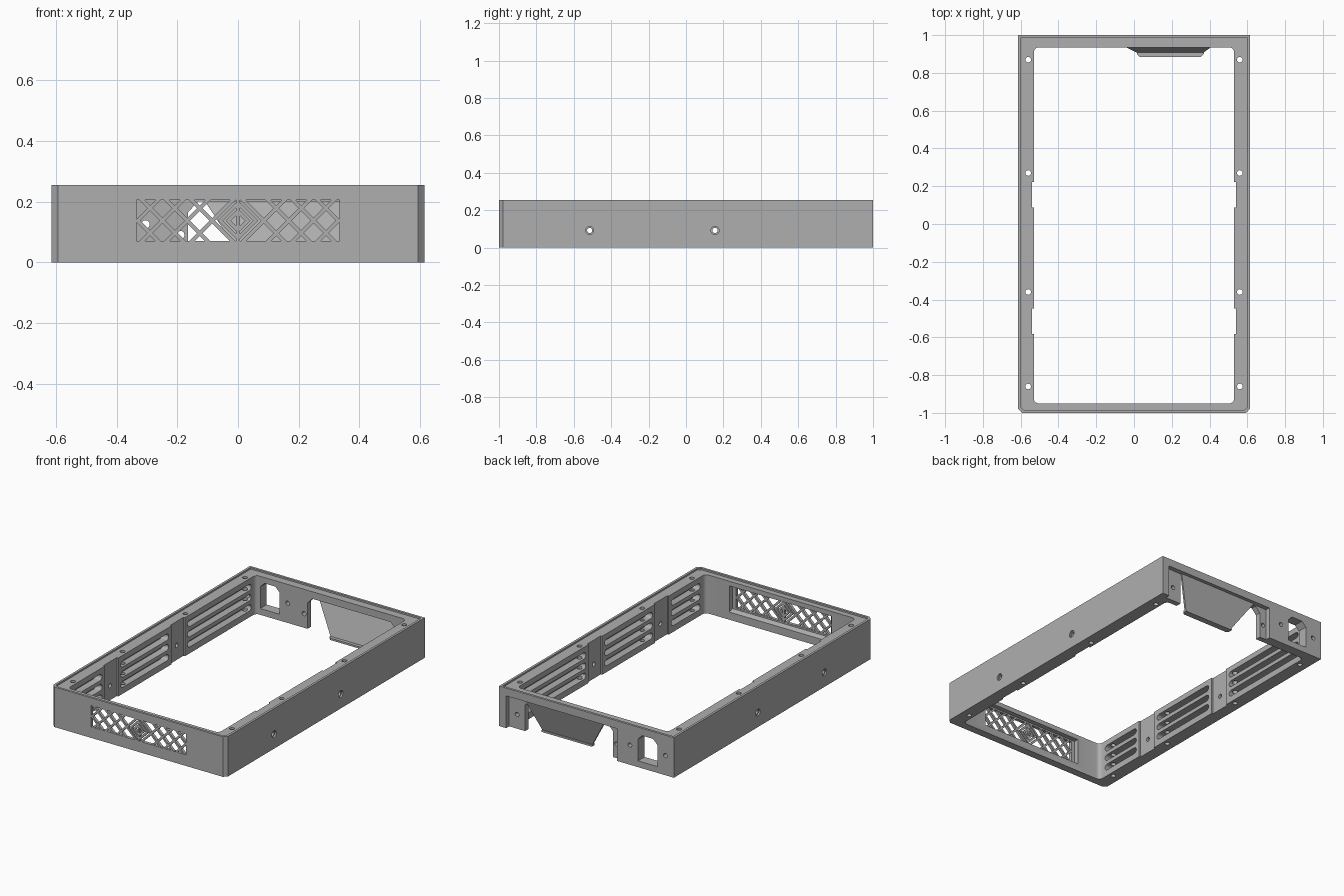
import bpy, bmesh
from math import sin, cos, pi

if "Cube" in bpy.data.objects:
    bpy.data.objects.remove(bpy.data.objects["Cube"])

grey = bpy.data.materials.new("matte grey")
grey.use_nodes = True
grey.diffuse_color = (0.43, 0.43, 0.43, 1)
grey.node_tree.nodes["Principled BSDF"].inputs["Base Color"].default_value = (0.43, 0.43, 0.43, 1)

ORDER = {"X": lambda u, v, w: (w, u, v),
         "Y": lambda u, v, w: (u, w, v),
         "Z": lambda u, v, w: (u, v, w)}


def add_prism(bm, pts, axis, lo, hi):
    """Extrude a 2D outline along an axis."""
    place = ORDER[axis]
    a = [bm.verts.new(place(u, v, lo)) for u, v in pts]
    b = [bm.verts.new(place(u, v, hi)) for u, v in pts]
    faces = [bm.faces.new(a), bm.faces.new(b[::-1])]
    for i in range(len(a)):
        j = (i + 1) % len(a)
        faces.append(bm.faces.new((a[i], b[i], b[j], a[j])))
    bmesh.ops.recalc_face_normals(bm, faces=faces)


def finish(name, bm):
    mesh = bpy.data.meshes.new(name)
    bm.to_mesh(mesh)
    bm.free()
    mesh.materials.append(grey)
    obj = bpy.data.objects.new(name, mesh)
    bpy.context.collection.objects.link(obj)
    return obj


def prism(name, pts, axis, lo, hi):
    bm = bmesh.new()
    add_prism(bm, pts, axis, lo, hi)
    return finish(name, bm)


def rect(u0, u1, v0, v1):
    return [(u0, v0), (u1, v0), (u1, v1), (u0, v1)]


def capsule(u0, u1, v, r, n=6):
    """Slot outline with round ends; u0 == u1 gives a circle."""
    right = [(u1 + r * cos(t), v + r * sin(t)) for t in (-pi / 2 + pi * i / n for i in range(n + 1))]
    left = [(u0 + r * cos(t), v + r * sin(t)) for t in (pi / 2 + pi * i / n for i in range(n + 1))]
    return right + left if u1 > u0 else right[:-1] + left[:-1]


def rounded(u0, u1, v0, v1, r, n=4):
    pts = []
    for k, (u, v) in enumerate([(u1 - r, v1 - r), (u0 + r, v1 - r), (u0 + r, v0 + r), (u1 - r, v0 + r)]):
        pts += [(u + r * cos(t), v + r * sin(t)) for t in (pi / 2 * (k + i / n) for i in range(n + 1))]
    return pts


W, L, H = 0.615, 1.0, 0.255
C = 0.022

# Frame body with chamfered front corners
frame = prism("frame", [(-W + C, -L), (W - C, -L), (W, -L + C), (W, L), (-W, L), (-W, -L + C)], "Z", 0, H)

cutters = []


def cut(pts, axis, lo, hi):
    c = prism("cutter", pts, axis, lo, hi)
    c.hide_render = True
    cutters.append(c)
    m = frame.modifiers.new("cut", "BOOLEAN")
    m.operation, m.solver, m.object = "DIFFERENCE", "EXACT", c


# Main opening and shallow seat inside the top lip
cut(rounded(-0.53, 0.53, -0.95, 0.935, 0.025), "Z", -0.1, 0.4)
cut([(-0.583, -0.985), (0.583, -0.985), (0.6, -0.968), (0.6, 0.985), (-0.6, 0.985), (-0.6, -0.968)],
    "Z", H - 0.01, 0.4)

# Side walls: flat pads, long grooves and screw holes
for s in (-1, 1):
    def span(a, b):
        return sorted((s * a, s * b))
    for y in (-0.515, 0.155):
        cut(rect(y - 0.068, y + 0.068, -0.1, 0.4), "X", *span(0.5, 0.54))
        cut(capsule(y, y, 0.092, 0.014), "X", *span(0.5, 0.7))
        cut(capsule(y, y, 0.092, 0.022), "X", *span(0.605, 0.7))
    for y0, y1 in ((-0.88, -0.63), (-0.4, 0.04), (0.27, 0.87)):
        for z in (0.06, 0.125, 0.19):
            cut(capsule(y0, y1, z, 0.02), "X", *span(0.5, 0.575))
    for y in (-0.86, -0.36, 0.27, 0.87):
        cut(capsule(s * 0.56, s * 0.56, y, 0.015), "Z", -0.1, 0.4)

# Front window with a wider sloped pocket behind it
GX, Z0, Z1 = 0.335, 0.07, 0.205
cut(rect(-GX, GX, Z0, Z1), "Y", -1.1, -0.9)
cut([(-0.98, 0.06), (-0.9, 0.03), (-0.9, 0.215), (-0.98, 0.215)], "X", -0.36, 0.36)

# Back wall: stepped port opening, socket opening and screw holes
cut(rect(-0.215, 0.566, -0.1, 0.205), "Y", 0.97, 1.1)
cut([(-0.165, -0.1), (0.453, -0.1), (0.453, 0.165), (0.42, 0.2), (-0.132, 0.2), (-0.165, 0.165)],
    "Y", 0.9, 1.1)
cut([(-0.498, 0.04), (-0.362, 0.04), (-0.362, 0.178), (-0.392, 0.208), (-0.468, 0.208), (-0.498, 0.178)],
    "Y", 0.9, 1.1)
for x, z in ((-0.305, 0.125), (-0.555, 0.125), (-0.19, 0.09), (0.51, 0.09)):
    cut(capsule(x, x, z, 0.014), "Y", 0.8, 1.1)

# Apply the cuts and remove the helpers
bpy.context.view_layer.update()
cut_mesh = bpy.data.meshes.new_from_object(frame.evaluated_get(bpy.context.evaluated_depsgraph_get()))
frame.modifiers.clear()
frame.data = cut_mesh
frame.data.materials.clear()
frame.data.materials.append(grey)
for c in cutters:
    bpy.data.objects.remove(c)

# Front grille: diamond lattice around nested chevrons
bm = bmesh.new()
ZM, HZ, B = (Z0 + Z1) / 2, (Z1 - Z0) / 2, 0.009


def bar(c, slope, t0, t1, side):
    """Slanted bar along x = c + slope * t, z = middle + t."""
    pts = [(side * (c + slope * t + d), ZM + t) for t, d in ((t0, -B), (t0, B), (t1, B), (t1, -B))]
    add_prism(bm, pts, "Y", -0.999, -0.981)


for side in (-1, 1):
    for k in range(4):
        c = 0.085 + 0.082 * k
        t = min(HZ, GX - c)
        bar(c, 1, -HZ, t, side)
        bar(c, -1, -t, HZ, side)
    for c in (0.058, 0.032):
        t = min(c, HZ)
        bar(c, -1, 0, t, side)
        bar(c, 1, -t, 0, side)
add_prism(bm, rect(-0.006, 0.006, Z0, Z1), "Y", -0.999, -0.981)
finish("front_grille", bm)

# Sloped panel behind the port opening
bm = bmesh.new()
rows = [[bm.verts.new(p) for p in ((x0, y, z), (x1, y, z), (x1, y - 0.012, z), (x0, y - 0.012, z))]
        for x0, x1, y, z in ((0.02, 0.365, 0.917, 0.005), (-0.11, 0.45, 0.98, 0.203))]
bm.faces.new(rows[0])
bm.faces.new(rows[1])
for i in range(4):
    j = (i + 1) % 4
    bm.faces.new((rows[0][i], rows[0][j], rows[1][j], rows[1][i]))
bmesh.ops.recalc_face_normals(bm, faces=bm.faces)
finish("sloped_panel", bm)

# Small foot along the panel's lower edge
prism("panel_foot", [(0.015, 0.925), (0.37, 0.925), (0.37, 0.9), (0.355, 0.885), (0.03, 0.885), (0.015, 0.9)],
      "Z", 0, 0.012)

# Smooth the round holes and slots, keep edges sharp
bpy.ops.object.select_all(action="DESELECT")
frame.select_set(True)
bpy.context.view_layer.objects.active = frame
bpy.ops.object.shade_smooth_by_angle(angle=0.6)
